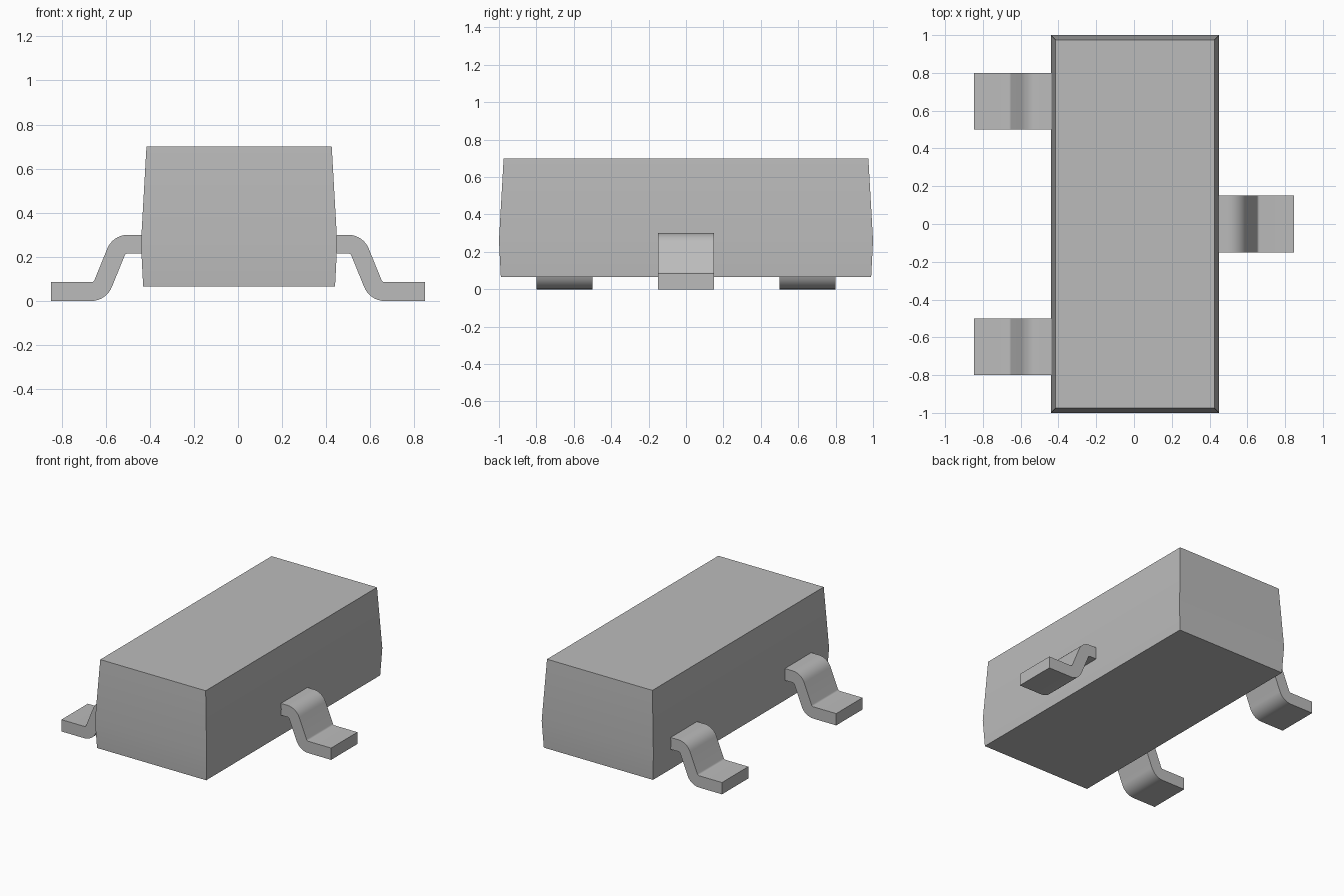
import bpy, bmesh
from math import cos, sin, radians

cube = bpy.data.objects.get("Cube")
if cube:
    bpy.data.objects.remove(cube, do_unlink=True)

GREY = (0.5, 0.5, 0.5, 1.0)
mat = bpy.data.materials.new("plain grey")
mat.use_nodes = True
mat.diffuse_color = GREY
mat.node_tree.nodes["Principled BSDF"].inputs["Base Color"].default_value = GREY


def finish(name, bm):
    """Turn a bmesh into a smooth-shaded object with sharp corners."""
    bmesh.ops.recalc_face_normals(bm, faces=bm.faces)
    mesh = bpy.data.meshes.new(name)
    bm.to_mesh(mesh)
    bm.free()
    mesh.materials.append(mat)
    obj = bpy.data.objects.new(name, mesh)
    bpy.context.collection.objects.link(obj)
    bpy.ops.object.select_all(action="DESELECT")
    obj.select_set(True)
    bpy.context.view_layer.objects.active = obj
    bpy.ops.object.shade_smooth_by_angle(angle=radians(30))
    return obj


def body(name, sections, centre_x):
    """Stack rectangular sections (half width, half length, height)."""
    bm = bmesh.new()
    rings = [[bm.verts.new((centre_x + sx * w, sy * l, z))
              for sx, sy in ((-1, -1), (1, -1), (1, 1), (-1, 1))]
             for w, l, z in sections]
    for low, high in zip(rings, rings[1:]):
        for i in range(4):
            j = (i + 1) % 4
            bm.faces.new((low[i], low[j], high[j], high[i]))
    bm.faces.new(rings[0])
    bm.faces.new(rings[-1])
    return finish(name, bm)


def arc(cx, cz, r, start, end, steps=8):
    angles = [radians(start + (end - start) * i / steps) for i in range(steps + 1)]
    return [(cx + r * cos(a), cz + r * sin(a)) for a in angles]


def lead(name, side, y, width=0.3):
    """Extrude the gull-wing profile across the lead width."""
    inner, outer, slope = 0.015, 0.1, 22
    upper, lower = (0.5, 0.2), (0.665, 0.1)
    profile = [(0.4, 0.3)]
    profile += arc(*upper, outer, 90, slope)
    profile += arc(*lower, inner, 180 + slope, 270, 4)
    profile += [(0.847, 0.085), (0.847, 0)]
    profile += arc(*lower, outer, 270, 180 + slope)
    profile += arc(*upper, inner, slope, 90, 4)
    profile += [(0.4, 0.215)]
    bm = bmesh.new()
    face = bm.faces.new([bm.verts.new((side * x, y - width / 2, z)) for x, z in profile])
    swept = bmesh.ops.extrude_face_region(bm, geom=[face], use_keep_orig=True)
    moved = [v for v in swept["geom"] if isinstance(v, bmesh.types.BMVert)]
    bmesh.ops.translate(bm, verts=moved, vec=(0, width, 0))
    return finish(name, bm)


# Tapered package body, widest at the mould line
body("package_body", [(0.435, 0.99, 0.065), (0.445, 1.0, 0.26), (0.42, 0.975, 0.7)], 0.005)

# Two leads on one side, one on the other
lead("lead_right_front", -1, -0.65)
lead("lead_right_back", -1, 0.65)
lead("lead_left", 1, 0)
